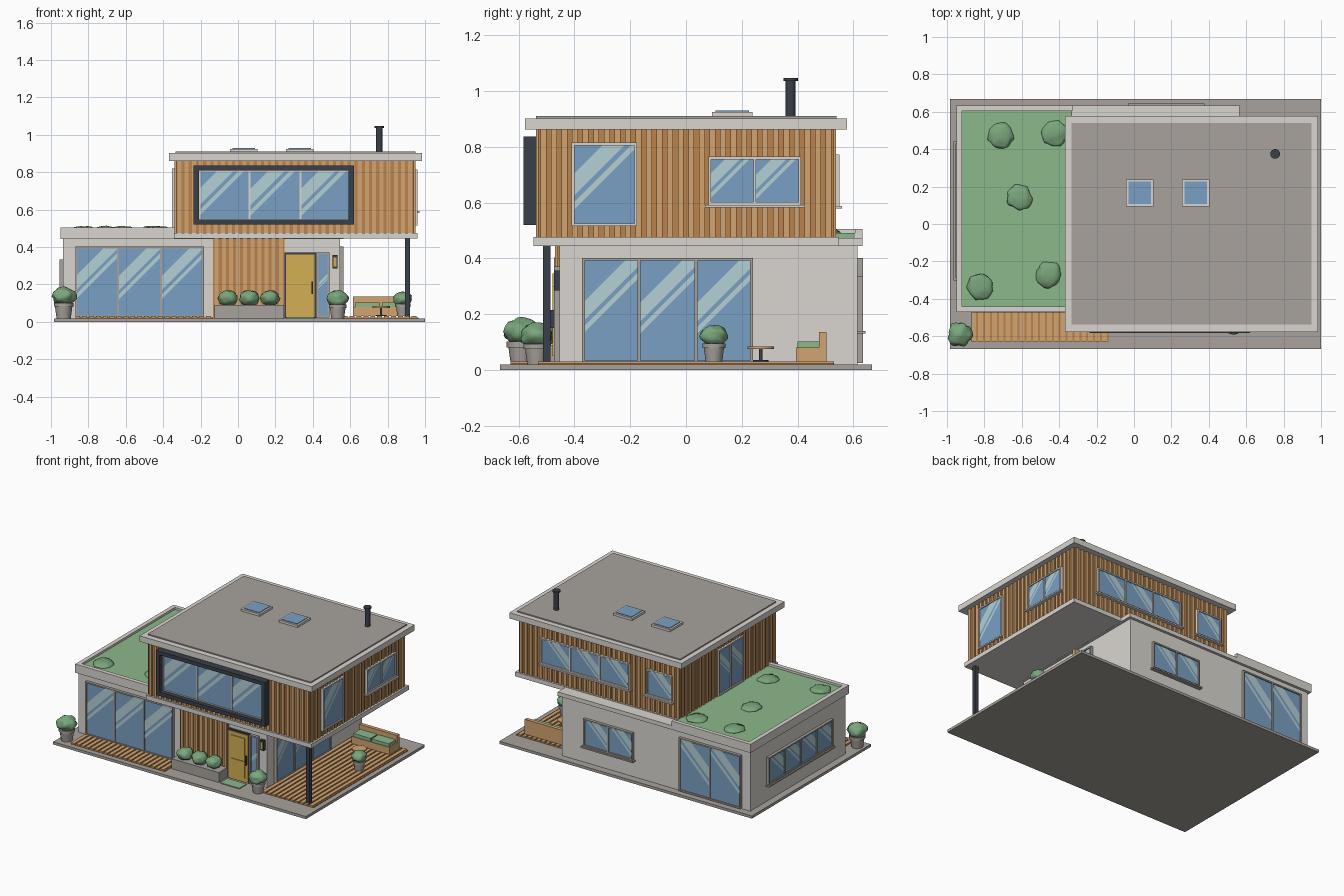
import bpy, bmesh, math, random
from mathutils import Vector, noise

if "Cube" in bpy.data.objects:
    bpy.data.objects.remove(bpy.data.objects["Cube"])

random.seed(4)


def material(name, hexcol):
    m = bpy.data.materials.new(name)
    c = [int(hexcol[i:i + 2], 16) / 255 for i in (0, 2, 4)]
    m.diffuse_color = [((v + 0.055) / 1.055) ** 2.4 if v > 0.04 else v / 12.92 for v in c] + [1]
    m.use_nodes = True
    m.node_tree.nodes["Principled BSDF"].inputs["Base Color"].default_value = m.diffuse_color
    return m


WALL = material("light render", "DAD6D0")
STONE = material("grey concrete", "A8A29C")
DARK = material("dark metal", "3A404A")
GLASS = material("blue glass", "7AA0C4")
GLINT = material("pale glint", "B4D0D6")
WOOD = material("brown wood", "BA834B")
TAN = material("tan wood", "D2A470")
LAWN = material("roof green", "8CB88A")
LEAF = material("leaf green", "7AA67C")
YELLOW = material("yellow paint", "D4B054")


def finish(name, bm, mat):
    me = bpy.data.meshes.new(name)
    bm.to_mesh(me)
    bm.free()
    me.materials.append(mat)
    ob = bpy.data.objects.new(name, me)
    bpy.context.collection.objects.link(ob)
    return ob


def boxes(name, mat, *items):
    """One object from boxes given as x0, x1, y0, y1, z0, z1."""
    bm = bmesh.new()
    for x0, x1, y0, y1, z0, z1 in items:
        vs = bmesh.ops.create_cube(bm, size=1)["verts"]
        for v in vs:
            v.co = Vector(((x0 + x1) / 2 + v.co.x * abs(x1 - x0),
                           (y0 + y1) / 2 + v.co.y * abs(y1 - y0),
                           (z0 + z1) / 2 + v.co.z * abs(z1 - z0)))
    return finish(name, bm, mat)


def rods(name, mat, x, y, parts, sides=16):
    """Stacked cones given as bottom radius, top radius, z0, z1."""
    bm = bmesh.new()
    for r0, r1, z0, z1 in parts:
        vs = bmesh.ops.create_cone(bm, cap_ends=True, segments=sides, radius1=r0, radius2=r1, depth=z1 - z0)["verts"]
        bmesh.ops.translate(bm, verts=vs, vec=(x, y, (z0 + z1) / 2))
    for f in bm.faces:
        f.smooth = len(f.verts) == 4
    ob = finish(name, bm, mat)
    for e in ob.data.edges:
        a, b = (ob.data.vertices[i].co for i in e.vertices)
        e.use_edge_sharp = abs(a.z - b.z) < 1e-5
    return ob


def bush(name, x, y, z, r, h):
    bm = bmesh.new()
    bmesh.ops.create_icosphere(bm, subdivisions=3, radius=1)
    shift = Vector((random.random(), random.random(), random.random())) * 20
    for v in bm.verts:
        k = 1 + 0.22 * noise.noise(v.co * 2.0 + shift)
        v.co = Vector((x + v.co.x * r * k, y + v.co.y * r * k, z + v.co.z * h * k))
    for f in bm.faces:
        f.smooth = True
    return finish(name, bm, LEAF)


def place(side, pos, u, d, z):
    """Point on a wall: u along it, d outwards from it."""
    return {"front": (u, pos - d, z), "back": (u, pos + d, z),
            "left": (pos - d, u, z), "right": (pos + d, u, z)}[side]


def slab(side, pos, u0, u1, d0, d1, z0, z1):
    a, b = place(side, pos, u0, d0, z0), place(side, pos, u1, d1, z1)
    return (a[0], b[0], a[1], b[1], a[2], b[2])


def clip(poly, c, sign):
    """Keep the part of a pane where sign * (v - u - c) >= 0."""
    out = []
    for i, p in enumerate(poly):
        q = poly[(i + 1) % len(poly)]
        a, b = sign * (p[1] - p[0] - c), sign * (q[1] - q[0] - c)
        if a >= 0:
            out.append(p)
        if a * b < 0:
            t = a / (a - b)
            out.append((p[0] + t * (q[0] - p[0]), p[1] + t * (q[1] - p[1])))
    return out


def window(name, side, pos, u0, u1, z0, z1, panes, frame=WALL, sill=False, t=0.01):
    S = lambda a, b, d, c, e: slab(side, pos, a, b, -0.004, d, c, e)
    boxes(name + "_glass", GLASS, S(u0 + t / 2, u1 - t / 2, 0.012, z0 + t / 2, z1 - t / 2))
    bars = [S(u0, u1, 0.02, z0, z0 + t), S(u0, u1, 0.02, z1 - t, z1),
            S(u0, u0 + t, 0.02, z0 + t, z1 - t), S(u1 - t, u1, 0.02, z0 + t, z1 - t)]
    w = (u1 - u0) / panes
    bars += [S(u0 + w * i - t / 2, u0 + w * i + t / 2, 0.019, z0 + t, z1 - t) for i in range(1, panes)]
    if sill:
        bars.append(S(u0 - 0.012, u1 + 0.012, 0.03, z0 - 0.01, z0))
    boxes(name + "_frame", frame, *bars)
    # diagonal reflections, clipped to each pane
    bm = bmesh.new()
    for i in range(panes):
        a, b, c, e = u0 + w * i + t / 2, u0 + w * (i + 1) - t / 2, z0 + t, z1 - t
        W, H = b - a, e - c
        m, mid = min(W, H), (H - W) / 2
        for lo, hi in ((0.3, 0.65), (0.08, 0.2)):
            poly = clip(clip([(0, 0), (W, 0), (W, H), (0, H)], mid + lo * m, 1), mid + hi * m, -1)
            if len(poly) > 2:
                pts = [bm.verts.new(place(side, pos, a + p, 0.0135, c + q)) for p, q in poly]
                bm.faces.new(pts if side in ("front", "right") else pts[::-1])
    finish(name + "_glint", bm, GLINT)


def battens(name, side, pos, u0, u1, z0, z1, step=0.038):
    n = round((u1 - u0) / step)
    s = (u1 - u0) / n
    boxes(name, TAN, *[slab(side, pos, u0 + s * (i + 0.22), u0 + s * (i + 0.78), 0, 0.008, z0, z1) for i in range(n)])


def planks(name, x0, x1, y0, y1):
    boxes(name + "_base", WOOD, (x0, x1, y0, y1, 0.018, 0.024))
    n = round((x1 - x0) / 0.036)
    s = (x1 - x0) / n
    boxes(name + "_planks", TAN, *[(x0 + s * i, x0 + s * (i + 0.72), y0, y1, 0.022, 0.03) for i in range(n)])


# plinth and decks
boxes("plinth", STONE, (-0.985, 1, -0.667, 0.667, 0, 0.019))
planks("front_deck", -0.87, -0.135, -0.63, -0.453)
planks("side_deck", 0.56, 0.965, -0.53, 0.53)

# ground floor with green roof
boxes("ground_walls", WALL, (-0.935, 0.545, -0.453, 0.614, 0.019, 0.446))
boxes("ground_roof", WALL, (-0.95, 0.565, -0.47, 0.633, 0.444, 0.473))
boxes("roof_parapet", WALL, (-0.95, -0.92, -0.47, 0.633, 0.473, 0.505),
      (-0.92, -0.33, -0.47, -0.44, 0.473, 0.505), (-0.92, -0.33, 0.605, 0.633, 0.473, 0.505))
boxes("roof_lawn", LAWN, (-0.92, -0.332, -0.44, 0.605, 0.473, 0.49))
for i, (x, y) in enumerate([(-.71, .475), (-.425, .485), (-.615, .14), (-.455, -.27), (-.825, -.335)]):
    bush(f"roof_shrub_{i}", x, y, 0.49, 0.068, 0.022)

# upper floor, cladding and roof
X0, X1, Y = -0.332, 0.94, 0.53
boxes("upper_floor_slab", WALL, (-0.342, 0.96, -0.546, 0.546, 0.445, 0.476))
boxes("upper_walls", WOOD, (X0, X1, -Y, Y, 0.475, 0.865))
for side, pos, a, b in (("front", -Y, X0, X1), ("back", Y, X0, X1), ("left", X0, -Y, Y), ("right", X1, -Y, Y)):
    battens("cladding_" + side, side, pos, a, b, 0.476, 0.862)
boxes("upper_roof", WALL, (-0.369, 0.984, -0.577, 0.577, 0.861, 0.902))
boxes("roof_deck", STONE, (-0.333, 0.948, -0.537, 0.54, 0.9, 0.91))
for i, x in enumerate((-0.042, 0.256)):
    boxes(f"skylight_frame_{i}", WALL, (x, x + 0.147, 0.093, 0.239, 0.908, 0.925))
    boxes(f"skylight_glass_{i}", GLASS, (x + 0.013, x + 0.134, 0.106, 0.226, 0.92, 0.929))
rods("chimney", DARK, 0.755, 0.375, [(0.018, 0.018, 0.905, 1.037), (0.026, 0.026, 1.035, 1.046)])
boxes("corner_post", DARK, (0.893, 0.92, -0.512, -0.486, 0.019, 0.446))

# upper windows, the front one in a projecting dark frame
window("upper_front_window", "front", -Y, -0.21, 0.605, 0.54, 0.815, 3)
boxes("window_surround", DARK, (-0.238, 0.62, -0.582, -Y, 0.52, 0.547), (-0.238, 0.62, -0.582, -Y, 0.81, 0.836),
      (-0.238, -0.208, -0.582, -Y, 0.547, 0.81), (0.592, 0.62, -0.582, -Y, 0.547, 0.81))
window("upper_right_tall_window", "right", X1, -0.41, -0.175, 0.515, 0.815, 1)
window("upper_right_window", "right", X1, 0.08, 0.413, 0.592, 0.765, 2, sill=True)
window("upper_back_window", "back", Y, 0.065, 0.76, 0.588, 0.772, 3, sill=True)
window("upper_back_small_window", "back", Y, -0.27, -0.07, 0.588, 0.772, 1, sill=True)
window("roof_garden_door", "left", X0, -0.15, 0.13, 0.495, 0.82, 2)

# ground windows
window("front_glazing", "front", -0.453, -0.87, -0.183, 0.024, 0.403, 3, STONE)
window("side_glazing", "right", 0.545, -0.372, 0.24, 0.024, 0.402, 3, STONE)
window("back_sliding_door", "back", 0.614, -0.87, -0.385, 0.024, 0.402, 2, STONE)
window("back_window", "back", 0.614, -0.02, 0.365, 0.14, 0.335, 2, STONE, True)
window("left_window", "left", -0.935, -0.29, 0.43, 0.14, 0.333, 4, STONE, True)

# entrance: timber panel, door, side light, lantern, mat
boxes("entrance_panel", WOOD, (-0.133, 0.248, -0.461, -0.45, 0.02, 0.445))
battens("entrance_battens", "front", -0.461, -0.133, 0.248, 0.02, 0.445)
boxes("door_frame", DARK, (0.248, 0.419, -0.468, -0.45, 0.02, 0.37))
boxes("door", YELLOW, (0.257, 0.41, -0.473, -0.46, 0.024, 0.361),
      (0.278, 0.385, -0.478, -0.47, 0.05, 0.17), (0.278, 0.385, -0.478, -0.47, 0.2, 0.335))
boxes("door_handle", DARK, (0.393, 0.4, -0.488, -0.472, 0.15, 0.215))
window("door_side_light", "front", -0.453, 0.421, 0.488, 0.024, 0.37, 1, STONE)
boxes("lantern", DARK, (0.504, 0.533, -0.474, -0.452, 0.285, 0.357))
boxes("lantern_light", YELLOW, (0.51, 0.527, -0.478, -0.47, 0.297, 0.345))
boxes("door_mat", LAWN, (0.26, 0.41, -0.57, -0.49, 0.018, 0.025))

# planter and pots
boxes("planter", STONE, (-0.125, 0.245, -0.565, -0.47, 0.019, 0.09))
for i, x in enumerate((-0.053, 0.06, 0.172)):
    bush(f"planter_bush_{i}", x, -0.517, 0.127, 0.053, 0.042)
for i, (x, y, s) in enumerate([(-0.932, -0.59, 1.0), (0.533, -0.535, 0.9), (0.882, 0.1, 0.78)]):
    z = 0.019 if i < 2 else 0.03
    rods(f"pot_{i}", STONE, x, y, [(0.038 * s, 0.047 * s, z, z + 0.065 * s),
                                   (0.053 * s, 0.053 * s, z + 0.062 * s, z + 0.082 * s)], 12)
    bush(f"pot_bush_{i}", x, y, z + 0.117 * s, 0.064 * s, 0.05 * s)

# garden sofa and table
boxes("sofa", TAN, (0.615, 0.915, 0.395, 0.503, 0.03, 0.08), (0.615, 0.915, 0.477, 0.503, 0.08, 0.135))
boxes("sofa_cushions", LAWN, (0.625, 0.76, 0.4, 0.477, 0.08, 0.102), (0.77, 0.905, 0.4, 0.477, 0.08, 0.102))
rods("table_top", TAN, 0.765, 0.268, [(0.047, 0.047, 0.075, 0.084)], 20)
rods("table_leg", DARK, 0.765, 0.268, [(0.028, 0.028, 0.03, 0.036), (0.006, 0.006, 0.036, 0.076)], 12)
